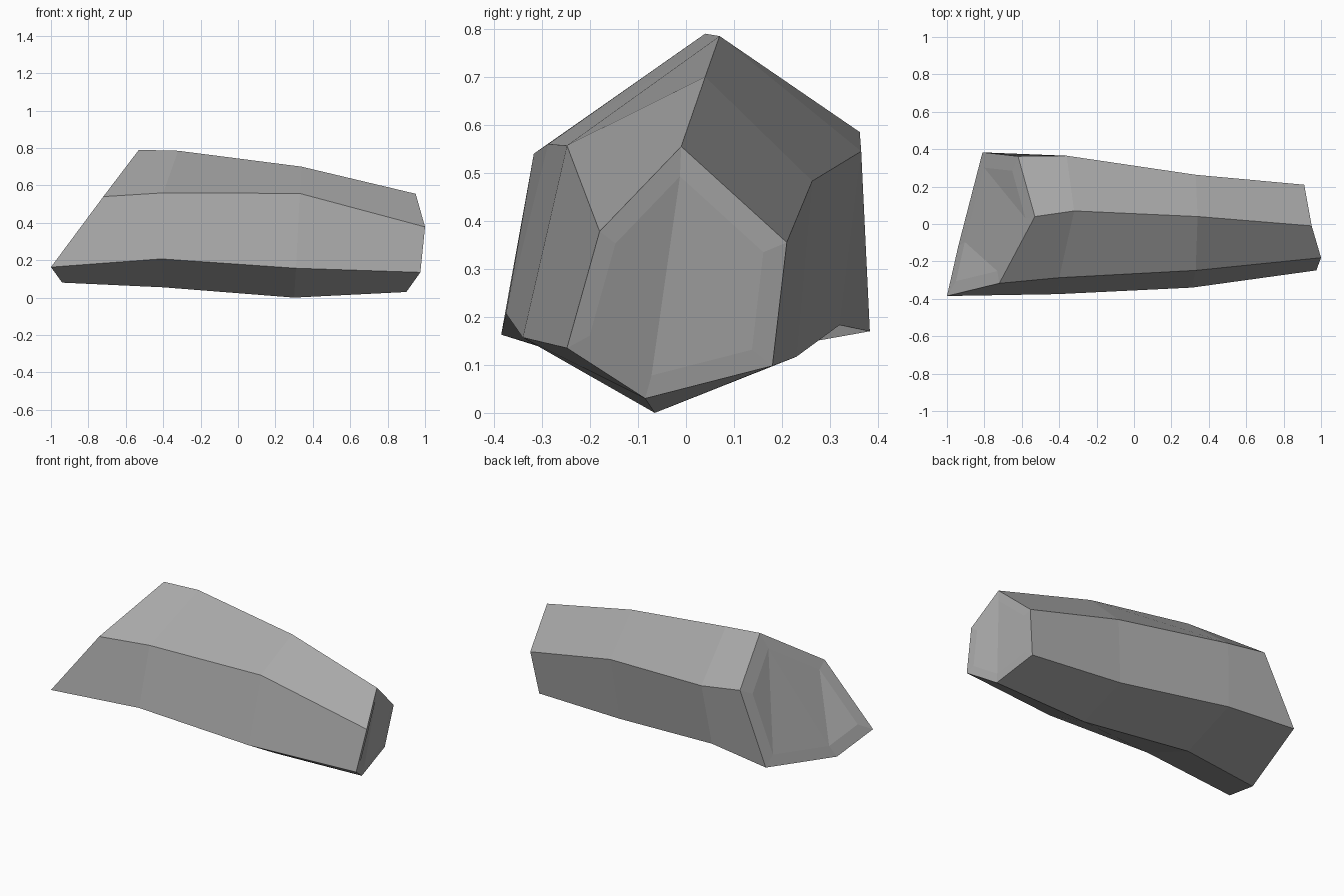
import bpy, bmesh
from mathutils import Vector

cube = bpy.data.objects.get("Cube")
if cube:
    bpy.data.objects.remove(cube, do_unlink=True)

stone = bpy.data.materials.new("stone_grey")
stone.use_nodes = True
GREY = (0.39, 0.39, 0.39, 1.0)
stone.diffuse_color = GREY
bsdf = next(n for n in stone.node_tree.nodes if n.type == 'BSDF_PRINCIPLED')
bsdf.inputs["Base Color"].default_value = GREY
bsdf.inputs["Roughness"].default_value = 0.9

# Six long ridges of the rock, each running from the -x end to the +x end
RIDGES = [
    [(-0.53, 0.04, 0.79), (-0.32, 0.07, 0.785), (0.34, 0.04, 0.70), (0.95, -0.01, 0.555)],      # top
    [(-0.72, -0.317, 0.54), (-0.40, -0.287, 0.56), (0.33, -0.248, 0.557), (1.0, -0.18, 0.378)],  # upper front
    [(-1.0, -0.385, 0.163), (-0.41, -0.375, 0.207), (0.31, -0.34, 0.157), (0.975, -0.248, 0.135)],  # lower front
    [(-0.94, -0.12, 0.08), (-0.40, -0.02, 0.055), (0.30, -0.065, 0.0), (0.90, -0.085, 0.03)],    # bottom
    [(-0.81, 0.383, 0.17), (-0.40, 0.32, 0.183), (0.29, 0.23, 0.117), (0.87, 0.18, 0.098)],      # lower back
    [(-0.62, 0.362, 0.585), (-0.36, 0.365, 0.545), (0.33, 0.263, 0.483), (0.91, 0.21, 0.355)],   # upper back
]
INSET = 0.21

bm = bmesh.new()
rows = [[bm.verts.new(p) for p in ridge] for ridge in RIDGES]

# Long sides
for i in range(6):
    a, b = rows[i], rows[(i + 1) % 6]
    for s in range(3):
        bm.faces.new((a[s], b[s], b[s + 1], a[s + 1]))


def broken_end(station, facets):
    """Chipped end: a rim of six faces round an inset, faceted centre."""
    ring = [r[station] for r in rows]
    centre = sum((v.co for v in ring), Vector()) / 6
    inner = [bm.verts.new(v.co.lerp(centre, INSET)) for v in ring]
    for i in range(6):
        j = (i + 1) % 6
        bm.faces.new((ring[i], ring[j], inner[j], inner[i]))
    for facet in facets:
        bm.faces.new([inner[k] for k in facet])


broken_end(0, [(1, 2, 3), (0, 1, 3), (0, 3, 4), (0, 4, 5)])
broken_end(3, [(0, 1, 2, 3), (0, 3, 4, 5)])

bmesh.ops.recalc_face_normals(bm, faces=bm.faces)
mesh = bpy.data.meshes.new("rock")
bm.to_mesh(mesh)
bm.free()
mesh.materials.append(stone)
rock = bpy.data.objects.new("rock", mesh)
bpy.context.collection.objects.link(rock)
